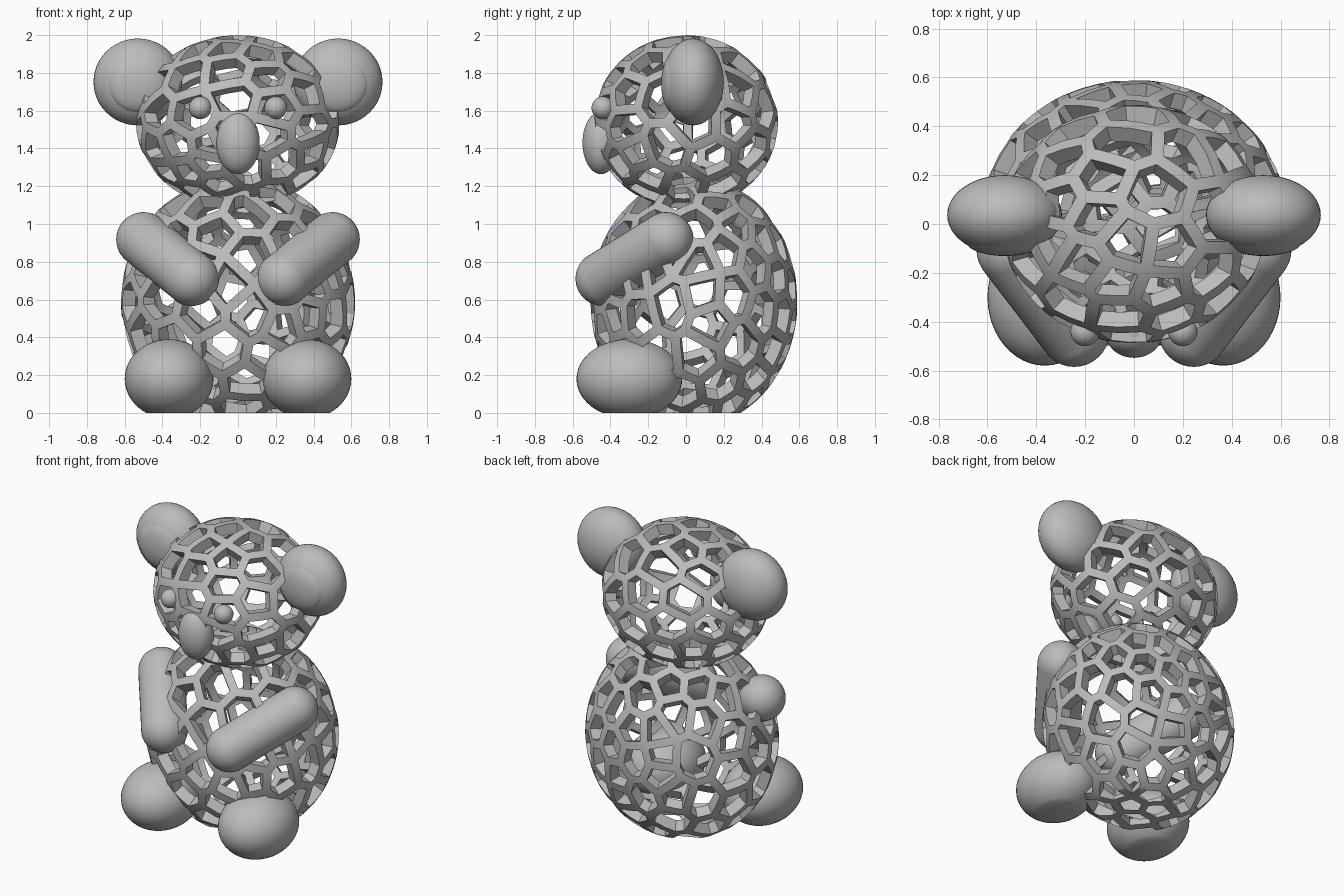
import bpy, bmesh, math, random
from mathutils import Vector, Matrix

cube = bpy.data.objects.get("Cube")
if cube:
    bpy.data.objects.remove(cube, do_unlink=True)

# One plain grey for the whole figure
GREY = (0.5, 0.5, 0.5, 1)
grey = bpy.data.materials.new("plain grey")
grey.use_nodes = True
grey.diffuse_color = GREY
grey.node_tree.nodes["Principled BSDF"].inputs["Base Color"].default_value = GREY


def finish(name, bm, angle):
    """Turn a bmesh into a named, shaded object."""
    bmesh.ops.recalc_face_normals(bm, faces=bm.faces)
    mesh = bpy.data.meshes.new(name)
    bm.to_mesh(mesh)
    bm.free()
    mesh.materials.append(grey)
    obj = bpy.data.objects.new(name, mesh)
    bpy.context.collection.objects.link(obj)
    bpy.ops.object.select_all(action='DESELECT')
    obj.select_set(True)
    bpy.context.view_layer.objects.active = obj
    bpy.ops.object.shade_smooth_by_angle(angle=math.radians(angle))
    return obj


def cut_at_ground(bm):
    """Slice off everything below the ground and close the cut."""
    geom = bm.verts[:] + bm.edges[:] + bm.faces[:]
    cut = bmesh.ops.bisect_plane(bm, geom=geom, plane_co=(0, 0, 0),
                                 plane_no=(0, 0, 1), clear_inner=True)
    edges = [e for e in cut["geom_cut"] if isinstance(e, bmesh.types.BMEdge)]
    if edges:
        bmesh.ops.triangle_fill(bm, edges=edges, use_beauty=True)


def ellipsoid(name, centre, radii, ground=False):
    bm = bmesh.new()
    bmesh.ops.create_uvsphere(bm, u_segments=48, v_segments=24, radius=1,
                              matrix=Matrix.LocRotScale(Vector(centre), None, Vector(radii)))
    if ground:
        cut_at_ground(bm)
    return finish(name, bm, 40)


def capsule(name, start, end, radius):
    """Round-ended rod: a sphere pulled apart along its axis."""
    start, end = Vector(start), Vector(end)
    axis = end - start
    bm = bmesh.new()
    bmesh.ops.create_uvsphere(bm, u_segments=40, v_segments=24, radius=radius)
    for v in bm.verts:
        if v.co.z > 1e-4:
            v.co.z += axis.length
    bm.transform(Matrix.Translation(start) @ axis.to_track_quat('Z', 'Y').to_matrix().to_4x4())
    return finish(name, bm, 60)


def sphere_hull(points):
    bm = bmesh.new()
    for p in points:
        bm.verts.new(p)
    bmesh.ops.convex_hull(bm, input=bm.verts)
    bm.normal_update()
    for f in bm.faces:
        if f.normal.dot(f.calc_center_median()) < 0:
            f.normal_flip()
    return bm


def cell_lattice(name, centre, radii, cells, strut, depth, seed):
    """Hollow shell whose wall is a web of irregular cells."""
    rng = random.Random(seed)
    points = [Vector([rng.gauss(0, 1) for _ in range(3)]).normalized() for _ in range(cells)]
    # Spread the random seeds by moving each to the middle of its cell
    for _ in range(8):
        hull = sphere_hull(points)
        points = [sum((f.normal for f in v.link_faces), Vector()).normalized()
                  for v in hull.verts if v.link_faces]
        hull.free()
    # Cell corners are the normals of the triangles around each seed
    hull = sphere_hull(points)
    hull.faces.index_update()
    bm = bmesh.new()
    corners = [bm.verts.new(f.normal) for f in hull.faces]
    for v in hull.verts:
        side = v.co.orthogonal().normalized()
        up = v.co.cross(side)
        ring = sorted(v.link_faces, key=lambda f: math.atan2(f.normal.dot(up), f.normal.dot(side)))
        if len(ring) > 2:
            bm.faces.new([corners[f.index] for f in ring])
    hull.free()
    scale = Matrix.Diagonal(Vector(radii)).to_4x4()
    bm.transform(scale)
    bmesh.ops.remove_doubles(bm, verts=bm.verts, dist=0.05)
    # Open every cell, leaving half a strut on each side
    bm.normal_update()
    panels = bm.faces[:]
    bmesh.ops.inset_individual(bm, faces=panels, thickness=strut / 2, use_even_offset=True)
    bmesh.ops.delete(bm, geom=panels, context='FACES')
    bmesh.ops.subdivide_edges(bm, edges=bm.edges, cuts=1, use_grid_fill=True)
    # Curve the web onto the ellipsoid, then thicken it inward
    bm.transform(scale.inverted())
    for v in bm.verts:
        v.co.normalize()
    bm.transform(scale)
    ret = bmesh.ops.extrude_face_region(bm, geom=bm.faces[:], use_keep_orig=True)
    for v in ret["geom"]:
        if isinstance(v, bmesh.types.BMVert):
            v.co *= 1 - depth / v.co.length
    bmesh.ops.recalc_face_normals(bm, faces=bm.faces)
    bm.transform(Matrix.Translation(Vector(centre)))
    cut_at_ground(bm)
    return finish(name, bm, 30)


# Openwork body and head
cell_lattice("body", (0, 0.042, 0.59), (0.62, 0.548, 0.66), 108, 0.053, 0.07, 7)
cell_lattice("head", (0, 0, 1.54), (0.54, 0.488, 0.46), 76, 0.053, 0.07, 3)

# Nose
ellipsoid("nose", (0, -0.45, 1.43), (0.115, 0.098, 0.166))

# Paired parts
for side, s in (("left", 1), ("right", -1)):
    ellipsoid(side + "_ear", (s * 0.53, 0.037, 1.752), (0.235, 0.163, 0.23))
    ellipsoid(side + "_inner_ear", (s * 0.53, -0.068, 1.745), (0.16, 0.063, 0.155))
    ellipsoid(side + "_eye", (s * 0.2, -0.44, 1.615), (0.06, 0.06, 0.06))
    capsule(side + "_arm", (s * 0.5, -0.105, 0.918), (s * 0.245, -0.44, 0.711), 0.145)
    ellipsoid(side + "_foot", (s * 0.365, -0.3, 0.18), (0.235, 0.28, 0.21), ground=True)
